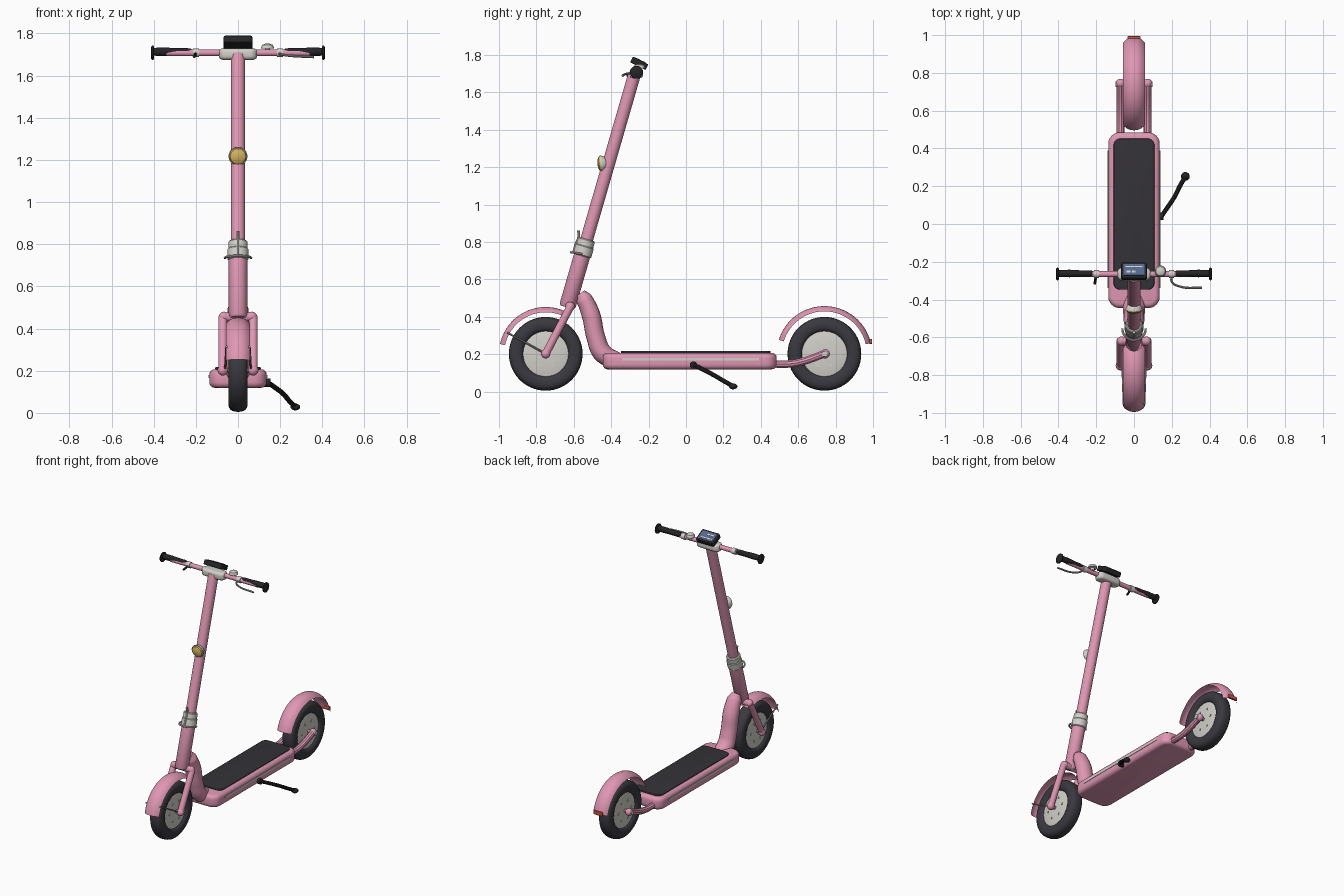
import bpy, bmesh, math
from mathutils import Vector, Matrix

if "Cube" in bpy.data.objects:
    bpy.data.objects.remove(bpy.data.objects["Cube"])

def mat(name, r, g, b):
    m = bpy.data.materials.new(name)
    m.diffuse_color = (r, g, b, 1)
    m.use_nodes = True
    m.node_tree.nodes["Principled BSDF"].inputs["Base Color"].default_value = m.diffuse_color
    return m

PINK = mat("pink paint", 0.74, 0.31, 0.45)
RUBBER = mat("tyre rubber", 0.042, 0.040, 0.050)
MAT = mat("deck mat", 0.034, 0.032, 0.038)
BLACK = mat("black plastic", 0.018, 0.018, 0.020)
GREY = mat("light grey", 0.64, 0.63, 0.59)
STEEL = mat("steel", 0.36, 0.36, 0.36)
YELLOW = mat("lamp yellow", 0.70, 0.47, 0.12)
BLUE = mat("screen blue", 0.09, 0.14, 0.28)
RED = mat("tail light red", 0.62, 0.09, 0.05)

def add(name, bm, m, loc=(0, 0, 0)):
    bmesh.ops.recalc_face_normals(bm, faces=bm.faces)
    me = bpy.data.meshes.new(name)
    bm.to_mesh(me)
    bm.free()
    me.materials.append(m)
    ob = bpy.data.objects.new(name, me)
    ob.location = loc
    bpy.context.collection.objects.link(ob)
    return ob

def lathe(name, prof, loc, axis, m, seg=32, closed=False):
    """Spin (axial, radius) points round an axis."""
    bm = bmesh.new()
    rot = Vector(axis).to_track_quat('Z', 'Y').to_matrix()
    rings = [[bm.verts.new(rot @ Vector((r * math.cos(2 * math.pi * i / seg),
                                         r * math.sin(2 * math.pi * i / seg), a)))
              for i in range(seg)] for a, r in prof]
    pairs = list(zip(rings, rings[1:])) + ([(rings[-1], rings[0])] if closed else [])
    for p, q in pairs:
        for i in range(seg):
            j = (i + 1) % seg
            bm.faces.new((p[i], p[j], q[j], q[i]))
    if not closed:
        bm.faces.new(rings[0])
        bm.faces.new(rings[-1])
    return add(name, bm, m, loc)

def ball(name, loc, r, m, squash=1.0, axis=(0, 0, 1)):
    prof = [(-r * squash * math.cos(k * math.pi / 10), max(r * math.sin(k * math.pi / 10), 0.0005))
            for k in range(11)]
    return lathe(name, prof, loc, axis, m, 20)

def rod(name, a, b, r, m, seg=20):
    a, b = Vector(a), Vector(b)
    return lathe(name, [(0, r), ((b - a).length, r)], a, b - a, m, seg)

def tube(name, pts, r, m, radii=None, xscale=1.0, res=3):
    """Smooth swept tube through points."""
    cu = bpy.data.curves.new(name, 'CURVE')
    cu.dimensions = '3D'
    cu.bevel_depth, cu.bevel_resolution, cu.use_fill_caps = r, res, True
    cu.resolution_u = 8
    sp = cu.splines.new('BEZIER')
    sp.bezier_points.add(len(pts) - 1)
    for i, (bp, p) in enumerate(zip(sp.bezier_points, pts)):
        bp.co = (p[0] / xscale, p[1], p[2])
        bp.handle_left_type = bp.handle_right_type = 'AUTO'
        bp.radius = radii[i] if radii else 1
    tmp = bpy.data.objects.new(name, cu)
    me = bpy.data.meshes.new_from_object(tmp)
    bpy.data.objects.remove(tmp)
    bm = bmesh.new()
    bm.from_mesh(me)
    bmesh.ops.remove_doubles(bm, verts=bm.verts, dist=1e-5)
    bm.transform(Matrix.Diagonal((xscale, 1, 1, 1)))
    return add(name, bm, m)

def box(name, size, loc, m, r1=0.0, r2=0.0, tilt=0.0):
    """Box with rounded upright edges (r1) and rounded rims (r2)."""
    bm = bmesh.new()
    bmesh.ops.create_cube(bm, size=1)
    bmesh.ops.scale(bm, vec=size, verts=bm.verts)
    h = size[2] / 2
    if r1:
        up = [e for e in bm.edges if abs(e.verts[0].co.z - e.verts[1].co.z) > h]
        bmesh.ops.bevel(bm, geom=up, offset=r1, segments=6, profile=0.5, affect='EDGES')
    if r2:
        rim = [e for e in bm.edges if abs(e.verts[0].co.z - e.verts[1].co.z) < 1e-5]
        bmesh.ops.bevel(bm, geom=rim, offset=r2, segments=4, profile=0.5, affect='EDGES')
    ob = add(name, bm, m, loc)
    ob.rotation_euler.x = tilt
    return ob

def fender(name, cy, R, a0, a1):
    bm = bmesh.new()
    rows = []
    for i in range(33):
        a = math.radians(a0 + (a1 - a0) * i / 32)
        row = []
        for k in range(13):
            t = k / 6 - 1
            r = R - 0.028 * abs(t) ** 2.5
            row.append(bm.verts.new((0.057 * t, cy + r * math.cos(a), AXLE + r * math.sin(a))))
        rows.append(row)
    for p, q in zip(rows, rows[1:]):
        for k in range(12):
            bm.faces.new((p[k], q[k], q[k + 1], p[k + 1]))
    bmesh.ops.solidify(bm, geom=bm.faces[:], thickness=0.006)
    return add(name, bm, PINK)

AXLE = 0.202
FRONT, REAR = -0.75, 0.74

# wheels
for label, cy in (("front", FRONT), ("rear", REAR)):
    prof = []
    for k in range(24):
        c, s = math.cos(k * math.pi / 12), math.sin(k * math.pi / 12)
        prof.append((0.046 * math.copysign(abs(c) ** 0.75, c),
                     0.156 + 0.041 * math.copysign(abs(s) ** 0.8, s)))
    lathe(label + "_tyre", prof, (0, cy, AXLE), (1, 0, 0), RUBBER, 56, True)
    lathe(label + "_hub", [(-0.038, 0.03), (-0.036, 0.09), (-0.030, 0.121),
                           (0.030, 0.121), (0.036, 0.09), (0.038, 0.03)],
          (0, cy, AXLE), (1, 0, 0), GREY, 48)
    rod(label + "_axle", (-0.075, cy, AXLE), (0.075, cy, AXLE), 0.012, STEEL)
    for s in (-1, 1):
        for k in range(6):
            a = k * math.pi / 3
            y, z = cy + 0.07 * math.cos(a), AXLE + 0.07 * math.sin(a)
            rod(label + "_hub_bolt", (s * 0.034, y, z), (s * 0.041, y, z), 0.008, GREY, 10)

# fenders, stays and tail light
fender("front_fender", FRONT, 0.25, 60, 168)
fender("rear_fender", REAR, 0.255, 13, 163)
box("tail_light", (0.07, 0.014, 0.026), (0, 0.988, 0.268), RED, 0.005, 0.003)

# fork, rear stays and axle caps
for s in (-1, 1):
    x = s * 0.072
    rod("fork_leg", (x, -0.618, 0.455), (x, FRONT, AXLE), 0.021, PINK)
    ball("fork_shoulder", (s * 0.066, -0.62, 0.455), 0.025, PINK)
    ball("fork_end", (x, FRONT, AXLE), 0.025, PINK)
    rod("fender_stay", (s * 0.055, -0.955, 0.315), (s * 0.062, FRONT, AXLE), 0.005, STEEL, 8)
    tube("rear_stay", [(x, 0.42, 0.152), (x, 0.54, 0.147), (x, 0.62, 0.160), (x, REAR, AXLE)], 0.021, PINK)
    ball("rear_stay_end", (x, REAR + 0.004, AXLE), 0.025, PINK)
    rod("rear_axle_cap", (s * 0.075, REAR, AXLE), (s * 0.099, REAR, AXLE), 0.015, GREY)
rod("fork_crown", (-0.066, -0.62, 0.455), (0.066, -0.62, 0.455), 0.022, PINK)

# deck
box("deck", (0.272, 0.93, 0.088), (0, 0.02, 0.163), PINK, 0.06, 0.026)
box("deck_mat", (0.216, 0.80, 0.014), (0, 0.052, 0.211), MAT, 0.035, 0.005)
for s in (-1, 1):
    box("deck_side_trim", (0.006, 0.73, 0.014), (s * 0.136, 0.025, 0.172), GREY)

# neck between deck and steering column
tube("neck", [(0, -0.566, 0.525), (0, -0.545, 0.495), (0, -0.508, 0.41), (0, -0.482, 0.29),
              (0, -0.445, 0.205), (0, -0.37, 0.165)],
     0.05, PINK, [0.55, 0.88, 1.0, 1.0, 1.05, 0.9], 1.12, 6)

# steering column
UP = Vector((0, 0.278, 0.961))
def col(z):
    return Vector((0, -0.63 + 0.289 * (z - 0.47), z))
def column(name, z0, z1, prof_r, m):
    n = (col(z1) - col(z0)).length
    lathe(name, [(f * n, r) for f, r in prof_r], col(z0), UP, m, 36)
column("lower_column", 0.45, 0.75, [(0, 0.036), (0.04, 0.044), (1, 0.044)], PINK)
column("upper_column", 0.74, 1.70, [(0, 0.034), (1, 0.034)], PINK)
column("column_clamp", 0.725, 0.815, [(0, 0.044), (0.06, 0.050), (0.55, 0.050), (0.6, 0.046),
                                      (0.94, 0.046), (1, 0.040)], GREY)
# folding lever on the clamp
c = col(0.735)
tube("clamp_loop", [c + Vector((0.062 * math.cos(a), -0.062 * math.sin(a), 0.01 * math.sin(a)))
                    for a in [k * math.pi / 8 for k in range(9)]], 0.006, GREY)
tube("clamp_lever", [(0, -0.600, 0.745), (0, -0.588, 0.79), (0, -0.575, 0.82), (0, -0.574, 0.862)], 0.008, GREY)

# headlight
HL = (0, -1, -0.12)
lathe("headlight_body", [(0, 0.022), (0.02, 0.038), (0.036, 0.045), (0.042, 0.045)],
      (0, -0.415, 1.222), HL, GREY, 24)
lathe("headlight_lens", [(0.040, 0.042), (0.050, 0.037), (0.056, 0.024), (0.059, 0.002)],
      (0, -0.415, 1.222), HL, YELLOW, 24)

# handlebar
BY, BZ = -0.265, 1.708
rod("handlebar", (-0.34, BY, BZ), (0.34, BY, BZ), 0.016, PINK)
box("handlebar_mount", (0.182, 0.072, 0.054), (0, BY, 1.702), GREY, 0.034, 0.018)
for s in (-1, 1):
    g = (s * 0.22, BY + 0.003, BZ + 0.005)
    lathe("grip", [(0, 0.014), (0.02, 0.017), (0.07, 0.017), (0.12, 0.020), (0.17, 0.019), (0.182, 0.017)],
          g, (s, 0, 0), BLACK)
    lathe("grip_end", [(0, 0.028), (0.004, 0.034), (0.010, 0.034), (0.014, 0.028)],
          (s * 0.398, BY, BZ), (s, 0, 0), BLACK)
    rod("lever_collar", (s * 0.185, BY, BZ), (s * 0.213, BY, BZ), 0.021, GREY)
tube("brake_lever", [(0.20, BY - 0.012, BZ - 0.004), (0.20, -0.305, 1.702), (0.24, -0.330, 1.695),
                     (0.36, -0.338, 1.688)], 0.006, STEEL)
tube("throttle_tab", [(-0.20, BY - 0.01, BZ), (-0.205, -0.298, 1.695), (-0.208, -0.318, 1.69)], 0.007, BLACK)

# bell
rod("bell_post", (0.14, -0.25, 1.71), (0.14, -0.25, 1.735), 0.012, GREY)
lathe("bell", [(0, 0.030), (0.008, 0.030), (0.018, 0.024), (0.023, 0.012), (0.024, 0.001)],
      (0.14, -0.25, 1.728), (0, 0, 1), GREY)

# display, screen and plain indicator bars
T = math.radians(-27)
DC = Vector((0, -0.250, 1.755))
R = Matrix.Rotation(T, 3, 'X')
box("display_case", (0.136, 0.092, 0.034), DC, BLACK, 0.010, 0.005, T)
box("display_screen", (0.112, 0.066, 0.004), DC + R @ Vector((0, 0, 0.017)), BLUE, 0.004, 0, T)
for x, y, w, h in ((0, 0.018, 0.09, 0.008), (-0.03, -0.012, 0.022, 0.012), (-0.002, -0.012, 0.018, 0.012)):
    box("display_bar", (w, h, 0.002), DC + R @ Vector((x, y, 0.0195)), GREY, 0, 0, T)

# kickstand
rod("kickstand_pivot", (0.12, 0.04, 0.142), (0.155, 0.04, 0.142), 0.020, BLACK)
tube("kickstand_leg", [(0.145, 0.04, 0.142), (0.165, 0.07, 0.128), (0.215, 0.145, 0.090),
                       (0.245, 0.205, 0.055), (0.272, 0.25, 0.030)], 0.012, BLACK)
ball("kickstand_foot", (0.272, 0.252, 0.028), 0.023, BLACK, 0.7)

# smooth shading with crisp edges
for ob in bpy.data.objects:
    ob.select_set(True)
bpy.context.view_layer.objects.active = bpy.data.objects["deck"]
bpy.ops.object.shade_smooth_by_angle(angle=math.radians(35))
